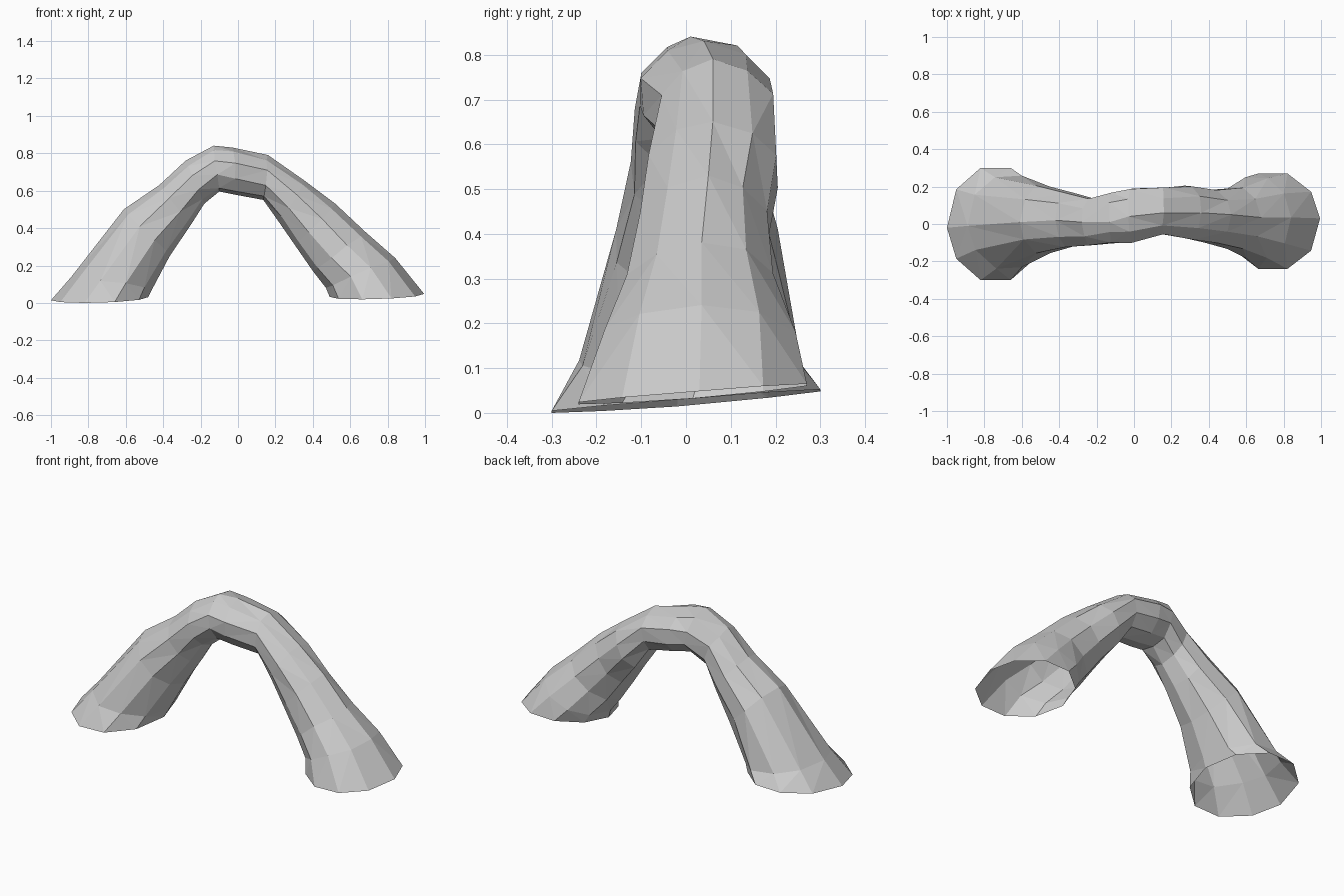
import bpy, bmesh, math, random
from mathutils import Vector

if "Cube" in bpy.data.objects:
    bpy.data.objects.remove(bpy.data.objects["Cube"])

random.seed(4)
SIDES = 10

# Arch stations: outer x, z, inner x, z, y front, y back, ridge y
STATIONS = [
    (-1.00, .015, -.48, .03, -.30, .30, -.02),
    (-.89, .14, -.455, .08, -.235, .255, -.01),
    (-.61, .50, -.365, .25, -.155, .205, .01),
    (-.42, .63, -.25, .42, -.12, .165, .02),
    (-.28, .76, -.18, .53, -.11, .13, .01),
    (-.13, .84, -.10, .595, -.10, .17, .01),
    (-.03, .83, .00, .575, -.10, .19, .04),
    (.16, .79, .135, .55, -.06, .19, .06),
    (.36, .65, .22, .43, -.08, .20, .06),
    (.52, .53, .31, .30, -.10, .18, .05),
    (.68, .38, .40, .17, -.13, .195, .035),
    (.84, .24, .47, .08, -.185, .245, .035),
    (.995, .045, .49, .03, -.24, .27, .03),
]


def section(bm, station, foot):
    """One faceted ring spanning outer ridge, inner edge and both sides."""
    ox, oz, ix, iz, y0, y1, ridge = station
    outer, inner = Vector((ox, 0, oz)), Vector((ix, 0, iz))
    mid, half = (outer + inner) / 2, (outer - inner) / 2
    ring = []
    for k in range(SIDES):
        a = math.tau * k / SIDES
        p = mid + half * math.cos(a)
        p.y = (y0 + y1) / 2 + math.sin(a) / .951 * (y1 - y0) / 2
        if k == 0:
            p.y = ridge
        if foot:                        # feet slope up to the back
            p.z += (.09 if p.y > 0 else .07) * p.y
        elif k not in (0, SIDES // 2):  # rough rock facets
            p += Vector([random.uniform(-.006, .006) for _ in range(3)])
        ring.append(bm.verts.new(p))
    return ring


# Rock arch: open-bottomed faceted shell
bm = bmesh.new()
last = len(STATIONS) - 1
rings = [section(bm, s, i in (0, last)) for i, s in enumerate(STATIONS)]
for r0, r1 in zip(rings, rings[1:]):
    for k in range(SIDES):
        n = (k + 1) % SIDES
        bm.faces.new((r0[k], r1[k], r1[n], r0[n]))
bmesh.ops.triangulate(bm, faces=bm.faces[:], quad_method='SHORT_EDGE')
bmesh.ops.recalc_face_normals(bm, faces=bm.faces[:])

# Make sure normals face out, then rest on the ground
top = max(bm.faces, key=lambda f: f.calc_center_median().z)
if top.normal.z < 0:
    bmesh.ops.reverse_faces(bm, faces=bm.faces[:])
low = min(v.co.z for v in bm.verts)
for v in bm.verts:
    v.co.z -= low

mesh = bpy.data.meshes.new("rock_arch")
bm.to_mesh(mesh)
bm.free()
bpy.context.collection.objects.link(bpy.data.objects.new("rock_arch", mesh))
